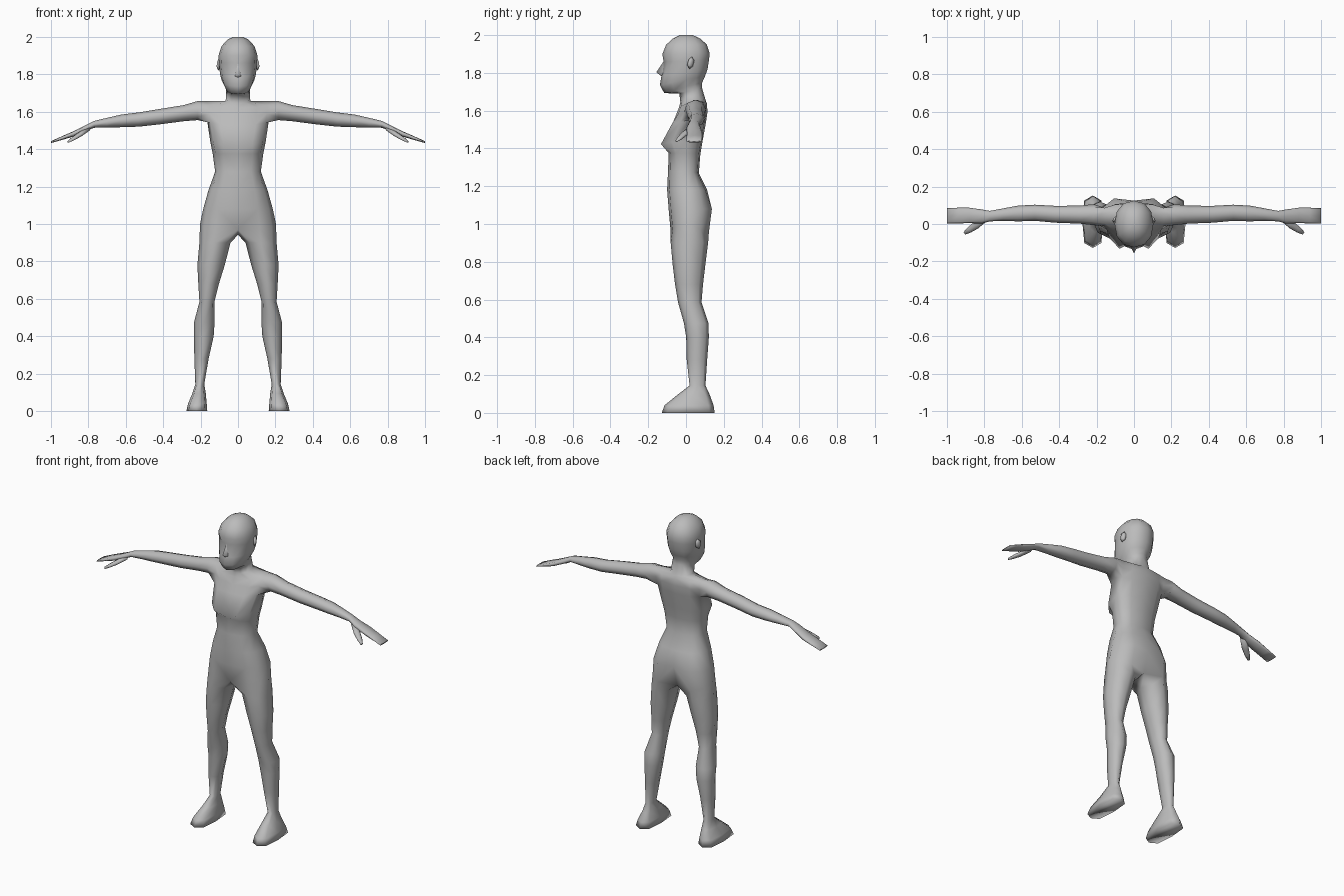
import bpy, bmesh, math
from mathutils import Matrix, Vector

bm = bmesh.new()          # right half of the body, mirrored at the end


def sp(v, e):
    return math.copysign(abs(v) ** e, v)


def bridge(a, b, closed=True, skip=()):
    n = len(a)
    for i in range(n if closed else n - 1):
        if i not in skip:
            j = (i + 1) % n
            bm.faces.new((a[i], a[j], b[j], b[i]))


def half_ring(zs, zf, zb, w, ys, yf, yb, e):
    """Half cross-section from front centre (0) round the side (3) to back centre (6)."""
    ring = []
    for k in range(7):
        t = math.radians(30 * k)
        c = sp(math.cos(t), e)
        x = 0 if k in (0, 6) else w * math.sin(t) ** e
        y = ys + (yf - ys) * c if c >= 0 else ys + (yb - ys) * -c
        z = zs + (zf - zs) * c if c >= 0 else zs + (zb - zs) * -c
        ring.append(bm.verts.new((x, y, z)))
    return ring


def octagon(fn):
    """Closed ring of eight points; fn maps cos and sin to a position."""
    ring = []
    for i in range(8):
        a = math.radians(-135 + 45 * i)
        ring.append(bm.verts.new(fn(math.cos(a), math.sin(a))))
    return ring


# Torso sections: side z, front z, back z, half width, side y, front y, back y
torso = [
    (1.000, 0.970, 0.950, 0.203, 0.020, -0.082, 0.120),
    (1.080, 1.080, 1.080, 0.186, 0.020, -0.092, 0.140),
    (1.180, 1.180, 1.180, 0.158, 0.015, -0.100, 0.112),
    (1.280, 1.280, 1.270, 0.122, 0.000, -0.095, 0.068),
    (1.375, 1.375, 1.370, 0.135, 0.000, -0.092, 0.076),
    (1.440, 1.430, 1.440, 0.148, 0.010, -0.088, 0.088),
    (1.553, 1.530, 1.540, 0.165, 0.030, -0.072, 0.106),
    (1.605, 1.580, 1.595, 0.172, 0.045, -0.052, 0.114),
    (1.657, 1.620, 1.640, 0.175, 0.055, -0.036, 0.110),
]
# Neck and head sections, same columns
head = [
    (1.657, 1.645, 1.655, 0.066, 0.035, -0.030, 0.104),
    (1.705, 1.690, 1.720, 0.063, 0.030, -0.035, 0.085),
    (1.725, 1.693, 1.750, 0.066, 0.000, -0.115, 0.086),
    (1.765, 1.735, 1.780, 0.086, 0.000, -0.138, 0.100),
    (1.800, 1.785, 1.820, 0.096, 0.000, -0.130, 0.114),
    (1.860, 1.860, 1.870, 0.102, 0.000, -0.119, 0.122),
    (1.900, 1.900, 1.905, 0.104, 0.000, -0.125, 0.125),
    (1.950, 1.948, 1.950, 0.088, 0.000, -0.106, 0.110),
    (1.985, 1.982, 1.982, 0.056, 0.000, -0.070, 0.075),
    (2.000, 2.000, 2.000, 0.025, 0.000, -0.032, 0.036),
]
rows = [half_ring(*r, 0.8) for r in torso] + [half_ring(*r, 0.9) for r in head]

# Bust, buttocks and eye sockets: nudged section points
nudges = {
    (5, 1): (-0.008, -0.055, -0.008), (5, 2): (0, -0.028, 0), (6, 1): (0, -0.012, 0),
    (0, 6): (0, -0.030, 0), (0, 5): (0, 0.012, 0),
    (1, 6): (0, -0.015, 0), (1, 5): (0, 0.010, 0),
    (14, 1): (-0.005, 0.007, 0),
}
for (r, k), d in nudges.items():
    rows[r][k].co += Vector(d)

# Skin between sections, leaving the arm hole open
for r in range(len(rows) - 1):
    bridge(rows[r], rows[r + 1], False, (2, 3) if r in (6, 7) else ())
bm.faces.new(rows[-1])

# Arm and hand: x, centre y, centre z, half depth, half height
arm = [
    (0.215, 0.050, 1.606, 0.056, 0.051), (0.290, 0.050, 1.592, 0.048, 0.043),
    (0.420, 0.052, 1.573, 0.045, 0.041), (0.530, 0.060, 1.558, 0.043, 0.038),
    (0.620, 0.056, 1.551, 0.042, 0.034), (0.700, 0.050, 1.541, 0.033, 0.026),
    (0.770, 0.042, 1.532, 0.028, 0.018), (0.815, 0.040, 1.510, 0.038, 0.017),
    (0.880, 0.046, 1.481, 0.041, 0.014), (0.940, 0.045, 1.459, 0.042, 0.010),
    (1.000, 0.043, 1.437, 0.041, 0.005),
]
prev = rows[6][2:5] + [rows[7][4]] + rows[8][4:1:-1] + [rows[7][2]]
bm.verts.remove(rows[7][3])
for x, yc, zc, ry, rz in arm:
    e = 0.6 if x > 0.85 else 1.0
    ring = octagon(lambda c, s: (x, yc + ry * sp(c, e), zc + rz * sp(s, e)))
    bridge(prev, ring)
    prev = ring
bm.faces.new(prev)

# Thumb: x, centre y, centre z, half width, half height
prev = None
for x, yc, zc, rx, rz in [(0.800, 0.030, 1.508, 0.020, 0.012), (0.845, -0.008, 1.478, 0.020, 0.014),
                          (0.880, -0.032, 1.456, 0.016, 0.011), (0.906, -0.050, 1.440, 0.008, 0.006)]:
    ring = octagon(lambda c, s: (x + 0.6 * rx * c, yc + 0.8 * rx * c, zc + rz * s))
    if prev:
        bridge(prev, ring)
    else:
        bm.faces.new(ring)
    prev = ring
bm.faces.new(prev)

# Leg and foot: z, centre x, centre y, half width, half depth, squareness
leg = [
    (0.900, 0.123, 0.018, 0.083, 0.099, 1.0), (0.780, 0.144, 0.016, 0.073, 0.086, 1.0),
    (0.680, 0.157, 0.016, 0.055, 0.074, 1.0), (0.585, 0.166, 0.020, 0.040, 0.062, 0.9),
    (0.475, 0.180, 0.054, 0.055, 0.065, 0.9), (0.400, 0.183, 0.061, 0.053, 0.060, 1.0),
    (0.280, 0.195, 0.058, 0.038, 0.054, 1.0), (0.145, 0.204, 0.061, 0.024, 0.042, 1.0),
    (0.095, 0.208, 0.040, 0.036, 0.086, 0.9), (0.040, 0.217, 0.016, 0.050, 0.130, 0.7),
    (0.000, 0.220, 0.012, 0.056, 0.140, 0.6),
]
prev = rows[0] + [bm.verts.new((0, 0.02, 0.942))]
for z, xc, yc, rx, ry, e in leg:
    ring = octagon(lambda c, s: (xc + rx * sp(c, e), yc + ry * sp(s, e), z))
    bridge(prev, ring)
    prev = ring
bm.faces.new(prev)
bmesh.ops.recalc_face_normals(bm, faces=bm.faces[:])

# Nose
bridge_pt, tip, base, wing = [bm.verts.new(p) for p in (
    (0, -0.118, 1.862), (0, -0.157, 1.803), (0, -0.130, 1.782), (0.018, -0.120, 1.788))]
bm.faces.new((bridge_pt, tip, wing))
bm.faces.new((tip, base, wing))

# Ear
bmesh.ops.create_icosphere(bm, subdivisions=1, radius=1.0, matrix=(
    Matrix.Translation((0.102, 0.025, 1.853)) @ Matrix.Rotation(math.radians(25), 4, 'Z')
    @ Matrix.Rotation(math.radians(-12), 4, 'X') @ Matrix.Diagonal((0.011, 0.020, 0.034, 1))))

# Finished figure, mirrored across the middle
mesh = bpy.data.meshes.new("body")
bm.to_mesh(mesh)
bm.free()
mesh.shade_smooth()
grey = bpy.data.materials.new("plain grey")
grey.diffuse_color = (0.5, 0.5, 0.5, 1)
mesh.materials.append(grey)
body = bpy.data.objects.new("body", mesh)
bpy.context.collection.objects.link(body)
mirror = body.modifiers.new("mirror", 'MIRROR')
mirror.use_axis[0] = True
mirror.merge_threshold = 0.0005
